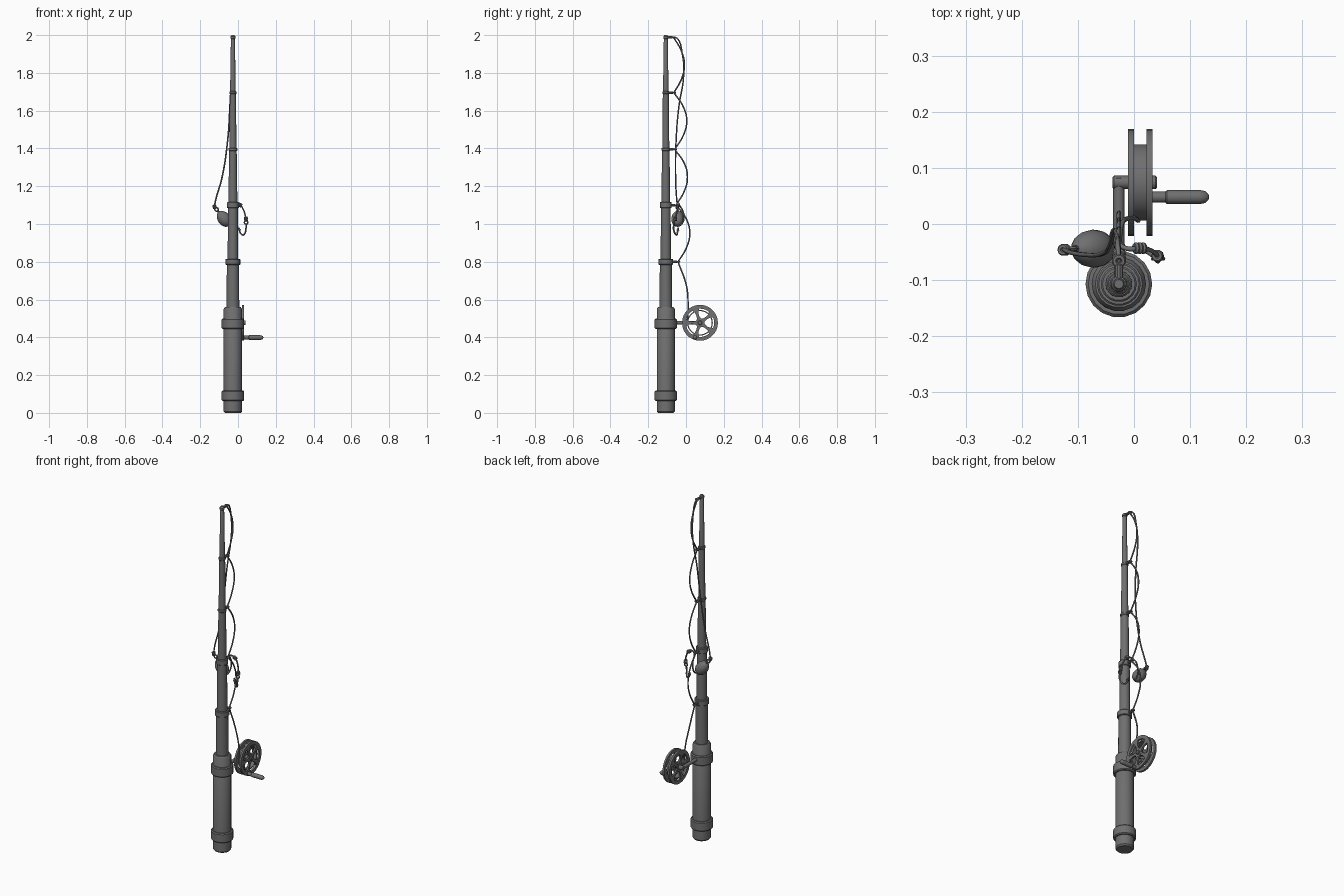
import bpy, bmesh, math
from mathutils import Vector, Matrix

if "Cube" in bpy.data.objects:
    bpy.data.objects.remove(bpy.data.objects["Cube"])

AX, AY = -0.027, -0.107            # rod axis
REEL = Vector((0.011, 0.074, 0.477))
DARK = bpy.data.materials.new("dark_grey")
DARK.diffuse_color = (0.16, 0.16, 0.16, 1)
DARK.use_nodes = True
DARK.node_tree.nodes["Principled BSDF"].inputs["Base Color"].default_value = DARK.diffuse_color


def finish(name, bm, angle=35):
    bmesh.ops.recalc_face_normals(bm, faces=bm.faces)
    me = bpy.data.meshes.new(name)
    bm.to_mesh(me)
    bm.free()
    me.materials.append(DARK)
    ob = bpy.data.objects.new(name, me)
    bpy.context.collection.objects.link(ob)
    bpy.ops.object.select_all(action='DESELECT')
    ob.select_set(True)
    bpy.context.view_layer.objects.active = ob
    bpy.ops.object.shade_smooth_by_angle(angle=math.radians(angle))
    return ob


def lathe(name, profile, origin, axis=(0, 0, 1), seg=18, closed=False):
    """Spin (radius, height) points about an axis."""
    bm = bmesh.new()
    rot = Vector((0, 0, 1)).rotation_difference(Vector(axis).normalized()).to_matrix()
    rings = []
    for r, h in profile:
        ring = []
        for i in range(seg):
            a = 2 * math.pi * i / seg
            p = rot @ Vector((r * math.cos(a), r * math.sin(a), h)) + Vector(origin)
            ring.append(bm.verts.new(p))
        rings.append(ring)
    pairs = list(zip(rings, rings[1:]))
    if closed:
        pairs.append((rings[-1], rings[0]))
    for a, b in pairs:
        for i in range(seg):
            j = (i + 1) % seg
            bm.faces.new((a[i], a[j], b[j], b[i]))
    if not closed:
        bm.faces.new(rings[0])
        bm.faces.new(rings[-1])
    return finish(name, bm)


def rod(name, a, b, r, seg=12):
    d = Vector(b) - Vector(a)
    n, e = d.length, r * 0.2
    return lathe(name, [(r - e, 0), (r, e), (r, n - e), (r - e, n)], a, d, seg)


def torus(name, center, axis, R, r, seg=14, sides=6):
    prof = [(R + r * math.cos(2 * math.pi * k / sides), r * math.sin(2 * math.pi * k / sides))
            for k in range(sides)]
    return lathe(name, prof, center, axis, seg, closed=True)


def cord(name, pts, r=0.0042, corners=()):
    cu = bpy.data.curves.new(name, 'CURVE')
    cu.dimensions = '3D'
    cu.bevel_depth, cu.bevel_resolution, cu.resolution_u = r, 1, 7
    cu.use_fill_caps = True
    cu.materials.append(DARK)
    sp = cu.splines.new('BEZIER')
    sp.bezier_points.add(len(pts) - 1)
    for i, (bp, p) in enumerate(zip(sp.bezier_points, pts)):
        bp.co = p
        bp.handle_left_type = bp.handle_right_type = 'VECTOR' if i in corners else 'AUTO'
    ob = bpy.data.objects.new(name, cu)
    bpy.context.collection.objects.link(ob)
    return ob


def collar(name, z0, z1, r, e=0.005):
    lathe(name, [(r - e, z0), (r, z0 + e), (r, z1 - e), (r - e, z1)], (AX, AY, 0))


# Handle grip with its two collars
lathe("handle_grip", [(0.042, 0), (0.0485, 0.008), (0.0485, 0.55), (0.042, 0.56)], (AX, AY, 0))
collar("lower_collar", 0.063, 0.118, 0.0595)
collar("upper_collar", 0.445, 0.5, 0.0595)

# Tapered rod, stepping down at each guide
lathe("rod_shaft", [(0.034, 0.55), (0.032, 0.80), (0.028, 0.80), (0.026, 1.10),
                    (0.024, 1.10), (0.020, 1.40), (0.019, 1.40), (0.016, 1.70),
                    (0.015, 1.70), (0.0105, 1.995), (0.008, 2.0)], (AX, AY, 0))

# Guides: band, peg and line eye
guides = [(0.80, 0.039, -0.042), (1.10, 0.032, -0.053), (1.395, 0.0235, -0.060),
          (1.695, 0.019, -0.064), (1.988, 0.0135, -0.066)]
for i, (z, r, y) in enumerate(guides):
    h = 0.016 if i < 2 else 0.008
    collar(f"guide_band_{i}", z - h, z + h, r, 0.003)
    rod(f"guide_peg_{i}", (AX, AY, z), (AX, y - 0.006, z), 0.0075, 10)
    torus(f"guide_eye_{i}", (AX, y, z), (0, 0, 1), 0.008, 0.0045)

# Reel mount: arm and axle
rod("reel_arm", (AX, AY + 0.04, REEL.z), (AX, 0.084, REEL.z), 0.010)
rod("reel_axle", (-0.038, REEL.y, REEL.z), (0.041, REEL.y, REEL.z), 0.012)

# Spool core and spoked side wheels
lathe("spool_core", [(0.062, -0.014), (0.068, -0.014), (0.068, 0.014), (0.062, 0.014)],
      REEL, (1, 0, 0), 28, closed=True)
for side, x in (("inner", -0.0055), ("outer", 0.0275)):
    c = Vector((x, REEL.y, REEL.z))
    lathe(f"{side}_wheel_rim", [(0.075, -0.0055), (0.095, -0.0055), (0.095, 0.0055), (0.075, 0.0055)],
          c, (1, 0, 0), 28, closed=True)
    lathe(f"{side}_wheel_hub", [(0.024, -0.0055), (0.024, 0.0055)], c, (1, 0, 0), 16)
    # Spokes flare out at both ends, leaving rounded openings
    bm = bmesh.new()
    prof = [(0.018, 0.012), (0.03, 0.008), (0.045, 0.007), (0.06, 0.010), (0.077, 0.022)]
    for k in range(5):
        rot = Matrix.Rotation(2 * math.pi * k / 5 + math.pi / 10, 3, 'X')
        outline = prof + [(d, -w) for d, w in reversed(prof)]
        lo, hi = [[bm.verts.new(c + rot @ Vector((s, w, d))) for d, w in outline]
                  for s in (-0.0045, 0.0045)]
        bm.faces.new(lo)
        bm.faces.new(hi)
        for i in range(len(lo)):
            j = (i + 1) % len(lo)
            bm.faces.new((lo[i], lo[j], hi[j], hi[i]))
    finish(f"{side}_wheel_spokes", bm)

# Crank handle on the outer rim
rod("crank_pin", (0.025, 0.048, 0.399), (0.062, 0.048, 0.399), 0.010)
lathe("crank_grip", [(0.010, 0), (0.0125, 0.003), (0.0125, 0.062), (0.0105, 0.071),
                     (0.006, 0.076), (0.002, 0.078)], (0.056, 0.048, 0.399), (1, 0, 0), 12)

# Fishing line bowing between the guides
line = [(0.008, 0.006, 0.47), (-0.003, 0.011, 0.57), (-0.02, 0.003, 0.67)]
bulge = [0.020, 0.008, 0.004, -0.008]
corners = []
for i, (z, r, y) in enumerate(guides):
    corners.append(len(line))
    line.append((AX, y, z))
    if i < 4:
        zn = guides[i + 1][0]
        for t, f in ((0.25, 0.72), (0.5, 1), (0.75, 0.72)):
            line.append((AX, y + (bulge[i] - y) * f, z + (zn - z) * t))
cord("guided_line", line, corners=corners)

# Loose line from the tip down to the float
cord("hanging_line", [(AX, -0.066, 1.985), (-0.028, -0.05, 1.985), (-0.031, -0.018, 1.89),
                      (-0.035, -0.013, 1.78), (-0.043, -0.038, 1.62), (-0.054, -0.052, 1.45),
                      (-0.086, -0.055, 1.24), (-0.115, -0.05, 1.14), (-0.126, -0.045, 1.09)])

# Egg-shaped float hanging at a tilt
fc, fd = Vector((-0.074, -0.044, 1.028)), Vector((-0.6, 0, 0.75)).normalized()
egg = [(max(0.003, 0.034 * math.sin(t) * (1 + 0.08 * math.cos(t))), -0.047 * math.cos(t))
       for t in [math.pi * k / 10 for k in range(11)]]
lathe("float", egg, fc, fd, 16)
rod("float_stem", fc - fd * 0.052, fc + fd * 0.056, 0.006, 8)
torus("float_eye", fc + fd * 0.063, (0, 1, 0), 0.009, 0.004)


# Coiled knots
def knot(name, c, d, n=3):
    d = Vector(d).normalized()
    for k in range(n):
        torus(f"{name}_{k}", Vector(c) + d * 0.007 * (k - (n - 1) / 2), d, 0.0065, 0.0045, 10)


knot("float_knot", (-0.124, -0.046, 1.092), (-0.3, 0, 1))

# Leader draped behind the rod, over the guide and down to the hook
cord("leader", [fc - fd * 0.05, (-0.04, -0.022, 1.0), (-0.034, -0.012, 1.05), (-0.028, -0.035, 1.10),
                (-0.012, -0.044, 1.11), (0.012, -0.043, 1.10), (0.03, -0.047, 1.072),
                (0.042, -0.056, 1.03)])
knot("leader_knot", (0.01, -0.043, 1.101), (1, 0, -0.5))
knot("hook_knot", (0.042, -0.057, 1.028), (0.1, 0, -1))

# Hook: eye, bend and barb
torus("hook_eye", (0.043, -0.062, 1.008), (0, 1, 0), 0.009, 0.004)
cord("hook", [(0.043, -0.064, 1.0), (0.042, -0.066, 0.975), (0.036, -0.058, 0.95),
              (0.025, -0.05, 0.942), (0.013, -0.046, 0.952), (0.007, -0.043, 0.972)], 0.0045)
lathe("hook_barb", [(0.009, 0), (0.001, 0.02)], (0.0075, -0.043, 0.966), (-0.2, 0.1, 1), 6)
